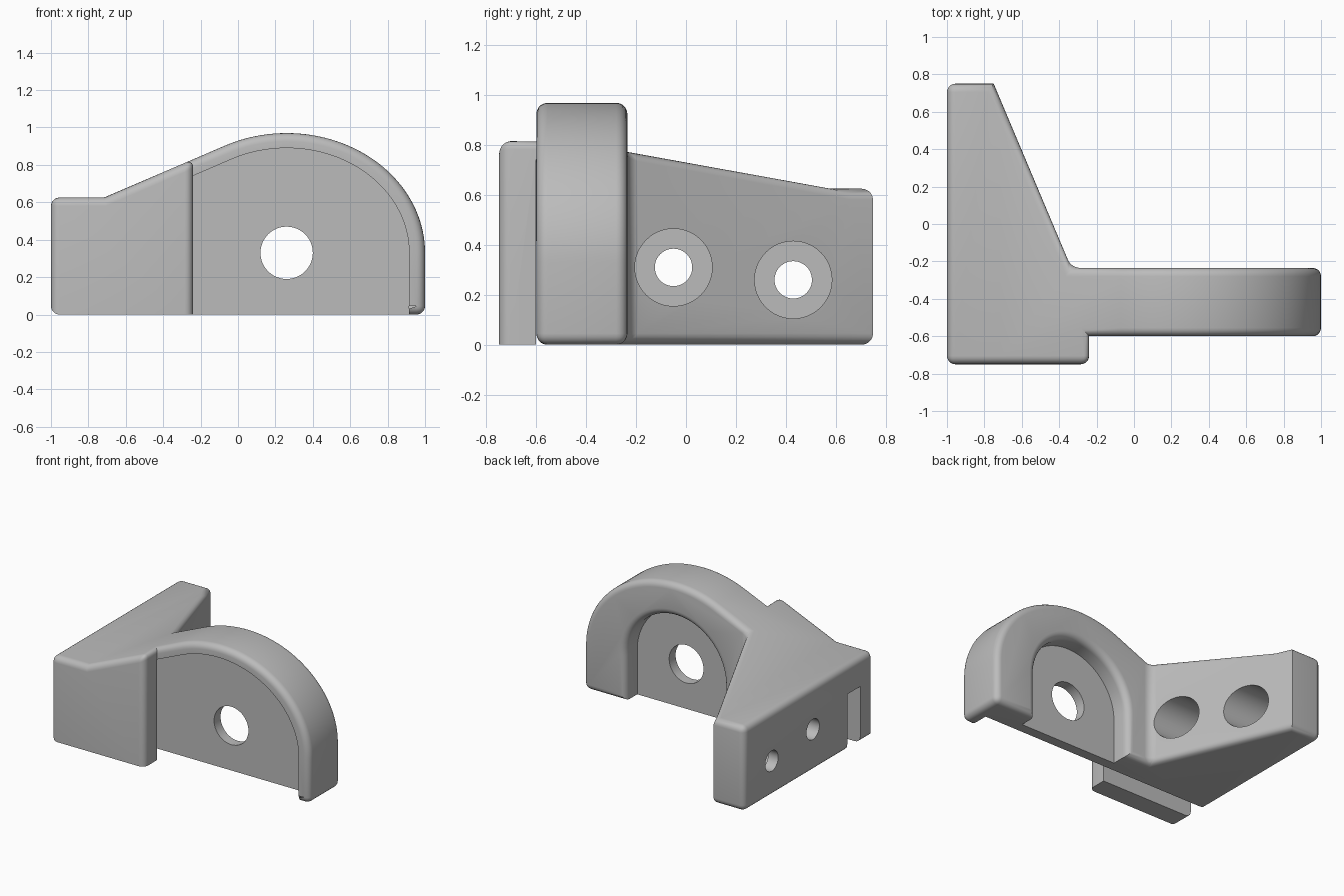
import bpy, bmesh
from math import sin, cos, pi, sqrt, atan2
from mathutils import Vector

cube = bpy.data.objects.get("Cube")
if cube:
    bpy.data.objects.remove(cube, do_unlink=True)

BORE = Vector((0.26, 0.33))          # arch and bore centre in x, z
SLOPE = 0.43
FRONT, REAR = -0.6, -0.235           # thickness range of the arched arm

grey = bpy.data.materials.new("plain grey")
grey.use_nodes = True
colour = (0.5, 0.5, 0.5, 1)
grey.diffuse_color = colour
grey.node_tree.nodes["Principled BSDF"].inputs["Base Color"].default_value = colour


def loft(name, rings):
    """Closed solid through rings of matching points."""
    bm = bmesh.new()
    rows = [[bm.verts.new(p) for p in ring] for ring in rings]
    n = len(rows[0])
    for a, b in zip(rows, rows[1:]):
        for i in range(n):
            j = (i + 1) % n
            bm.faces.new((a[i], a[j], b[j], b[i]))
    bm.faces.new(rows[0])
    bm.faces.new(rows[-1])
    bmesh.ops.recalc_face_normals(bm, faces=bm.faces[:])
    mesh = bpy.data.meshes.new(name)
    bm.to_mesh(mesh)
    bm.free()
    mesh.materials.append(grey)
    obj = bpy.data.objects.new(name, mesh)
    bpy.context.collection.objects.link(obj)
    return obj


def along_y(name, pts, y0, y1):
    return loft(name, [[(x, y, z) for x, z in pts] for y in (y0, y1)])


def drill(name, axis, centre, r, start, end, n=48):
    """Round cutter along x or y."""
    rings = []
    for d in (start, end):
        ring = []
        for i in range(n):
            u = centre[0] + r * cos(2 * pi * i / n)
            v = centre[1] + r * sin(2 * pi * i / n)
            ring.append((d, u, v) if axis == "x" else (u, d, v))
        rings.append(ring)
    return loft(name, rings)


def combine(target, tool, operation="DIFFERENCE"):
    tool.hide_render = True
    mod = target.modifiers.new("cut", "BOOLEAN")
    mod.operation = operation
    mod.solver = "EXACT"
    mod.object = tool
    bpy.context.view_layer.objects.active = target
    bpy.ops.object.modifier_apply(modifier=mod.name)
    bpy.data.objects.remove(tool, do_unlink=True)


def arch(a, b, n=44):
    """Elliptical arc from the right side up to the point where its slope is SLOPE."""
    last = pi / 2 + atan2(a * SLOPE, b)
    return [(BORE.x + a * cos(last * i / n), BORE.y + b * sin(last * i / n)) for i in range(n + 1)]


def line_z(a, b, x):
    return BORE.y + sqrt(b * b + (a * SLOPE) ** 2) + SLOPE * (x - BORE.x)


# Outer body: side-on arch outline intersected with the plan outline
crease = -0.715
top = line_z(0.74, 0.64, crease)
outline = [(1, 0)] + arch(0.74, 0.64) + [(crease, top), (-1.2, top), (-1.2, 0)]
body = along_y("bracket_body", outline, -1, 1)
plan = [(-1, -0.75), (-0.24, -0.75), (-0.24, FRONT), (1.2, FRONT),
        (1.2, REAR), (-0.335, REAR), (-0.75, 0.75), (-1, 0.75)]
combine(body, loft("plan_cutter", [[(x, y, z) for x, y in plan] for z in (-0.2, 1.2)]), "INTERSECT")

# Rounded outer edges; the front foot and two upright corners stay sharp
bm = bmesh.new()
bm.from_mesh(body.data)
bmesh.ops.remove_doubles(bm, verts=bm.verts[:], dist=0.0005)
rounded = []
for e in bm.edges:
    if len(e.link_faces) != 2 or e.calc_face_angle(0) < 0.5:
        continue
    mid = (e.verts[0].co + e.verts[1].co) / 2
    upright = abs((e.verts[0].co - e.verts[1].co).normalized().z) > 0.99
    foot = mid.z < 0.01 and mid.y < FRONT - 0.01 and mid.x > -0.99
    inner_corner = upright and abs(mid.x + 0.24) < 0.01 and abs(mid.y - FRONT) < 0.01
    tail_corner = upright and abs(mid.x + 0.75) < 0.01 and mid.y > 0.7
    if not (foot or inner_corner or tail_corner):
        rounded.append(e)
bmesh.ops.bevel(bm, geom=rounded, offset=0.045, offset_type="OFFSET", segments=5,
                profile=0.5, affect="EDGES", clamp_overlap=False)
bmesh.ops.recalc_face_normals(bm, faces=bm.faces[:])
bm.to_mesh(body.data)
bm.free()

# Front recess, running on through the foot as a slot
inner = [(BORE.x + 0.655, -0.1)] + arch(0.655, 0.56)
inner += [(-1.1, line_z(0.655, 0.56, -1.1)), (-1.1, -0.1)]
combine(body, along_y("front_recess_cutter", inner, FRONT - 0.002, -0.45))

# Rear pocket with a rounded lip
lip = 0.05
levels = [(-0.375, 0.4)]
levels += [(REAR - lip + lip * sin(t * pi / 12), 0.4 + lip * (1 - cos(t * pi / 12))) for t in range(7)]
levels += [(REAR + 0.03, 0.4 + lip)]
rings = []
for y, r in levels:
    ring = [(BORE.x + r * cos(pi * i / 40), y, BORE.y + r * sin(pi * i / 40)) for i in range(41)]
    rings.append([(BORE.x + r, y, -0.1)] + ring + [(BORE.x - r, y, -0.1)])
combine(body, loft("rear_pocket_cutter", rings))

# Bore through the arm, and two counterbored mounting holes
combine(body, drill("bore_cutter", "y", BORE, 0.14, -0.7, -0.3))
for centre, floor in (((-0.05, 0.31), -0.88), ((0.43, 0.26), -0.92)):
    combine(body, drill("counterbore_cutter", "x", centre, 0.155, floor, -0.1))
    combine(body, drill("screw_hole_cutter", "x", centre, 0.075, -1.1, floor + 0.05))

bpy.ops.object.select_all(action="DESELECT")
body.select_set(True)
bpy.context.view_layer.objects.active = body
bpy.ops.object.shade_smooth_by_angle(angle=0.55)
